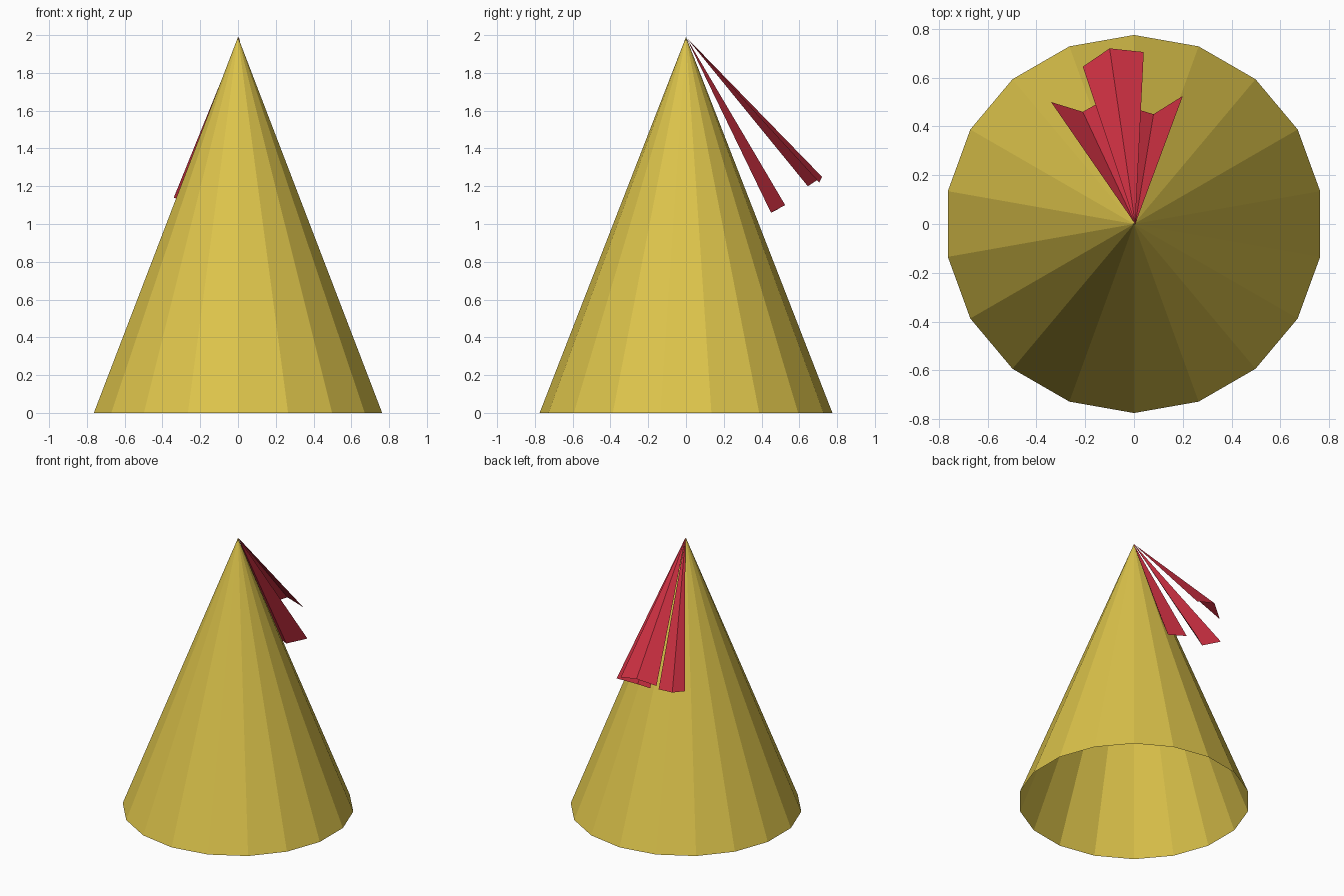
import bpy, bmesh
from math import sin, cos, tau

if "Cube" in bpy.data.objects:
    bpy.data.objects.remove(bpy.data.objects["Cube"])

TOP = 1.99


def material(name, colour):
    m = bpy.data.materials.new(name)
    m.diffuse_color = (*colour, 1)
    m.use_nodes = True
    m.node_tree.nodes["Principled BSDF"].inputs["Base Color"].default_value = m.diffuse_color
    return m


def fan(name, tip, rim, mat, closed=False):
    """Flat-faced triangles running from one tip to a row of rim points."""
    bm = bmesh.new()
    apex = bm.verts.new(tip)
    vs = [bm.verts.new(p) for p in rim]
    nxt = vs[1:] + (vs[:1] if closed else [])
    for a, b in zip(vs, nxt):
        bm.faces.new((apex, a, b))
    me = bpy.data.meshes.new(name)
    bm.to_mesh(me)
    bm.free()
    me.materials.append(mat)
    ob = bpy.data.objects.new(name, me)
    bpy.context.collection.objects.link(ob)
    return ob


gold = material("gold", (0.72, 0.55, 0.07))
red = material("red", (0.62, 0.03, 0.055))

# Hat: 18-sided cone, open underneath
ring = [(0.775 * sin(-i * tau / 18), 0.775 * cos(i * tau / 18), 0) for i in range(18)]
fan("hat_cone", (0, 0, TOP), ring, gold, closed=True)

# Creased streamers hanging from the tip at the back (left edge, crease, right edge)
streamers = {
    "upper_streamer": [(-0.21, 0.645, 1.20), (-0.10, 0.72, 1.25), (0.04, 0.705, 1.22)],
    "left_streamer": [(-0.34, 0.50, 1.14), (-0.21, 0.46, 1.08), (-0.13, 0.505, 1.10)],
    "right_streamer": [(-0.05, 0.49, 1.08), (0.08, 0.45, 1.06), (0.20, 0.525, 1.10)],
}
for name, ends in streamers.items():
    fan(name, (0.005, 0, TOP), ends[::-1], red)
